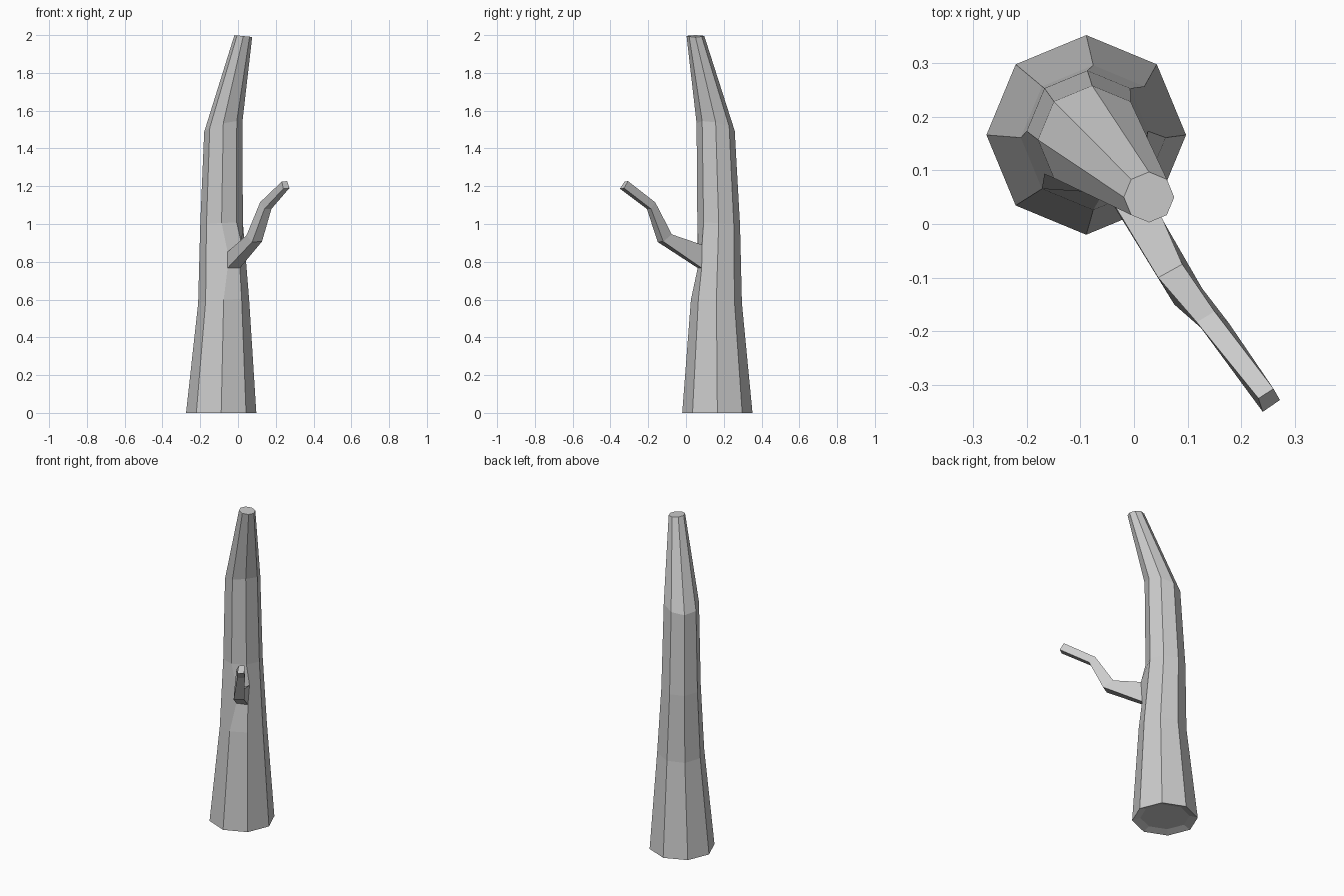
import bpy, bmesh
from math import cos, sin, pi

if "Cube" in bpy.data.objects:
    bpy.data.objects.remove(bpy.data.objects["Cube"])

bm = bmesh.new()
N = 8


def ring(x, y, z, r, tx=0, ty=0):
    """Octagonal ring, tilted by the slopes tx and ty."""
    out = []
    for k in range(N):
        dx, dy = r * cos(2 * pi * k / N), r * sin(2 * pi * k / N)
        out.append(bm.verts.new((x + dx, y + dy, z + tx * dx + ty * dy)))
    return out


def bridge(a, b):
    n = len(a)
    for k in range(n):
        j = (k + 1) % n
        bm.faces.new((a[k], a[j], b[j], b[k]))


# trunk rings, bottom to top
rings = [ring(-0.089, 0.166, 0.0, 0.186),
         ring(-0.076, 0.161, 0.59, 0.135, 0.07, -0.07),
         ring(-0.087, 0.173, 1.0, 0.113, 0.05, -0.05),
         ring(-0.078, 0.157, 1.513, 0.101, 0.25, -0.2),
         ring(0.028, 0.05, 1.995, 0.047, -0.1, 0.0)]

# branch sections: lower left, lower right, upper right, upper left
sections = [
    [(-0.055, 0.062, 0.767), (0.01, 0.083, 0.767), (0.02, 0.085, 0.89), (-0.055, 0.066, 0.853)],
    [(0.075, -0.15, 0.905), (0.127, -0.12, 0.907), (0.09, -0.075, 0.945), (0.045, -0.1, 0.94)],
    [(0.14, -0.207, 1.08), (0.177, -0.185, 1.08), (0.15, -0.163, 1.115), (0.117, -0.183, 1.115)],
    [(0.24, -0.35, 1.187), (0.272, -0.328, 1.19), (0.26, -0.307, 1.227), (0.232, -0.325, 1.225)]]
limb = [[bm.verts.new(p) for p in s] for s in sections]
ll, lr, ur, ul = limb[0]

# trunk sides; the branch grows out of side 6 of the second segment
for s in range(4):
    a, b = rings[s], rings[s + 1]
    if s != 1:
        bridge(a, b)
        continue
    chains = [[a[k], b[k]] for k in range(N)]
    chains[6][1:1] = [ll, ul]
    chains[7][1:1] = [lr, ur]
    for k in range(N):
        if k == 6:
            bm.faces.new((a[6], a[7], lr, ll))
            bm.faces.new((ul, ur, b[7], b[6]))
        else:
            bm.faces.new(chains[(k + 1) % N] + chains[k][::-1])

# branch
for a, b in zip(limb, limb[1:]):
    bridge(a, b)
bm.faces.new(limb[-1])

# inset end caps
bottom = ring(-0.089, 0.166, 0.015, 0.14)
bridge(rings[0], bottom)
bm.faces.new(bottom)
top = ring(0.028, 0.05, 1.995, 0.022, -0.1, 0.0)
bridge(rings[-1], top)
bm.faces.new(top)

bmesh.ops.recalc_face_normals(bm, faces=bm.faces[:])
mesh = bpy.data.meshes.new("bare_tree_trunk")
bm.to_mesh(mesh)
bm.free()
bpy.context.collection.objects.link(bpy.data.objects.new("bare_tree_trunk", mesh))
